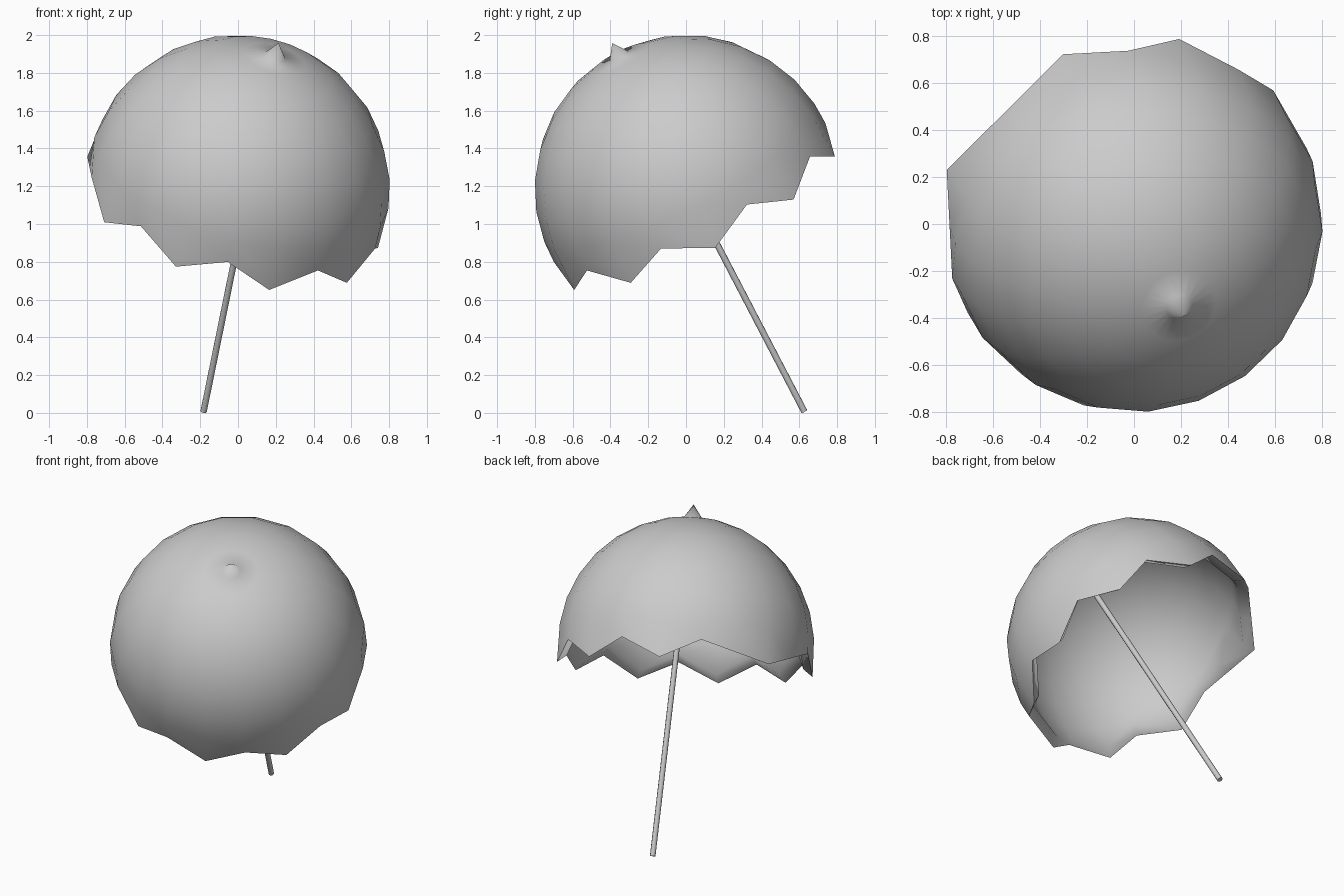
import bpy, bmesh
from math import radians, sin, cos
from mathutils import Vector

if "Cube" in bpy.data.objects:
    bpy.data.objects.remove(bpy.data.objects["Cube"])

CENTRE = Vector((-0.003, 0.005, 1.193))
N = Vector((0.245, -0.445, 0.861)).normalized()      # canopy axis
E1 = Vector((0.876, 0.482, 0)).normalized()
E2 = N.cross(E1)
R = 0.808
POLE = CENTRE + N * 0.888


def at(angle, r, h):
    a = radians(angle)
    return CENTRE + E1 * (r * cos(a)) + E2 * (r * sin(a)) + N * h


def smooth(obj, angle):
    bpy.ops.object.select_all(action='DESELECT')
    obj.select_set(True)
    bpy.context.view_layer.objects.active = obj
    bpy.ops.object.shade_smooth_by_angle(angle=radians(angle))


# Canopy columns: regular fan plus one wide scallop at the back left
angles = [168 + 18.4 * k for k in range(17)] + [478.8, 495.2, 511.6]
n = len(angles)


def shell(bm, radius, pole, lift):
    """Dome with a zigzag rim; returns the rim vertices."""
    # valleys on even columns, tips on odd ones
    rim = [at(a, radius, lift - (0.16 if i % 2 else 0.038)) for i, a in enumerate(angles)]
    rim[18] = at(angles[18], radius + 0.02, lift - 0.155)
    rim[17] = (rim[16] + rim[18]) / 2
    rim[19] = (rim[18] + rim[0]) / 2
    rows = [[bm.verts.new(at(a, radius * sin(radians(p)), radius * cos(radians(p))))
             for a in angles] for p in (4, 12, 24, 36, 48, 60, 72, 84)]
    rows.append([bm.verts.new(p) for p in rim])
    top = bm.verts.new(pole)
    for i in range(n):
        j = (i + 1) % n
        bm.faces.new((top, rows[0][i], rows[0][j]))
        for a, b in zip(rows, rows[1:]):
            bm.faces.new((a[i], b[i], b[j], a[j]))
    return rows[-1]


# Canopy: outer shell with a spike, inner shell, and the bevelled rim between
bm = bmesh.new()
outer = shell(bm, R, POLE, 0)
inner = shell(bm, R - 0.06, CENTRE + N * (R - 0.06), 0.045)
for i in range(n):
    j = (i + 1) % n
    bm.faces.new((outer[i], inner[i], inner[j], outer[j]))
bmesh.ops.recalc_face_normals(bm, faces=bm.faces[:])
mesh = bpy.data.meshes.new("canopy")
bm.to_mesh(mesh)
bm.free()
canopy = bpy.data.objects.new("canopy", mesh)
bpy.context.collection.objects.link(canopy)
smooth(canopy, 70)

# Straight handle, slightly skewed from the canopy axis
foot = Vector((-0.182, 0.626, 0.008))
top = foot.lerp(POLE, 0.95)
axis = top - foot
bpy.ops.mesh.primitive_cylinder_add(vertices=8, radius=0.018, depth=axis.length,
                                    location=(foot + top) / 2,
                                    rotation=axis.to_track_quat('Z', 'Y').to_euler())
handle = bpy.context.object
handle.name = "handle"
smooth(handle, 50)
